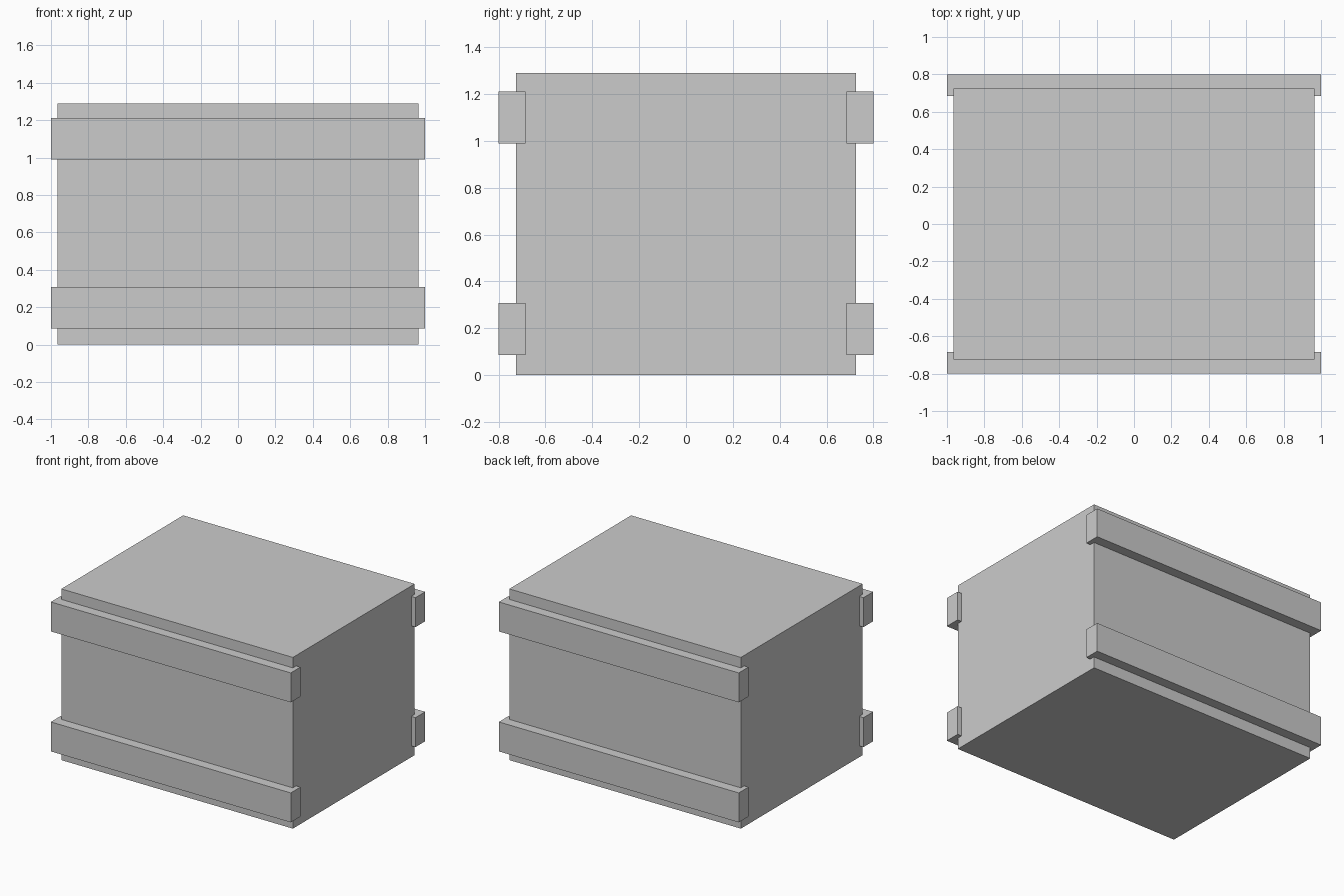
import bpy

# Remove the default object
default = bpy.data.objects.get("Cube")
if default:
    bpy.data.objects.remove(default, do_unlink=True)

# Single grey material
grey = bpy.data.materials.new("light grey")
grey.use_nodes = True
colour = (0.6, 0.6, 0.6, 1)
grey.diffuse_color = colour
grey.node_tree.nodes["Principled BSDF"].inputs["Base Color"].default_value = colour


def box(name, centre, size):
    """Add a sharp-edged block of the given full size."""
    bpy.ops.mesh.primitive_cube_add(size=1, location=centre)
    block = bpy.context.object
    block.name = name
    block.scale = size
    bpy.ops.object.transform_apply(location=False, rotation=False, scale=True)
    block.data.materials.append(grey)
    return block


# Main body of the crate
HEIGHT = 1.29
box("crate_body", (0, 0, HEIGHT / 2), (1.93, 1.45, HEIGHT))

# Horizontal slats, overhanging the sides on front and back
SLAT_SIZE = (2, 0.115, 0.222)
for side, sign in (("front", -1), ("back", 1)):
    for level, z in (("lower", 0.196), ("upper", 1.1)):
        box(f"{side}_{level}_slat", (0, sign * 0.7425, z), SLAT_SIZE)
